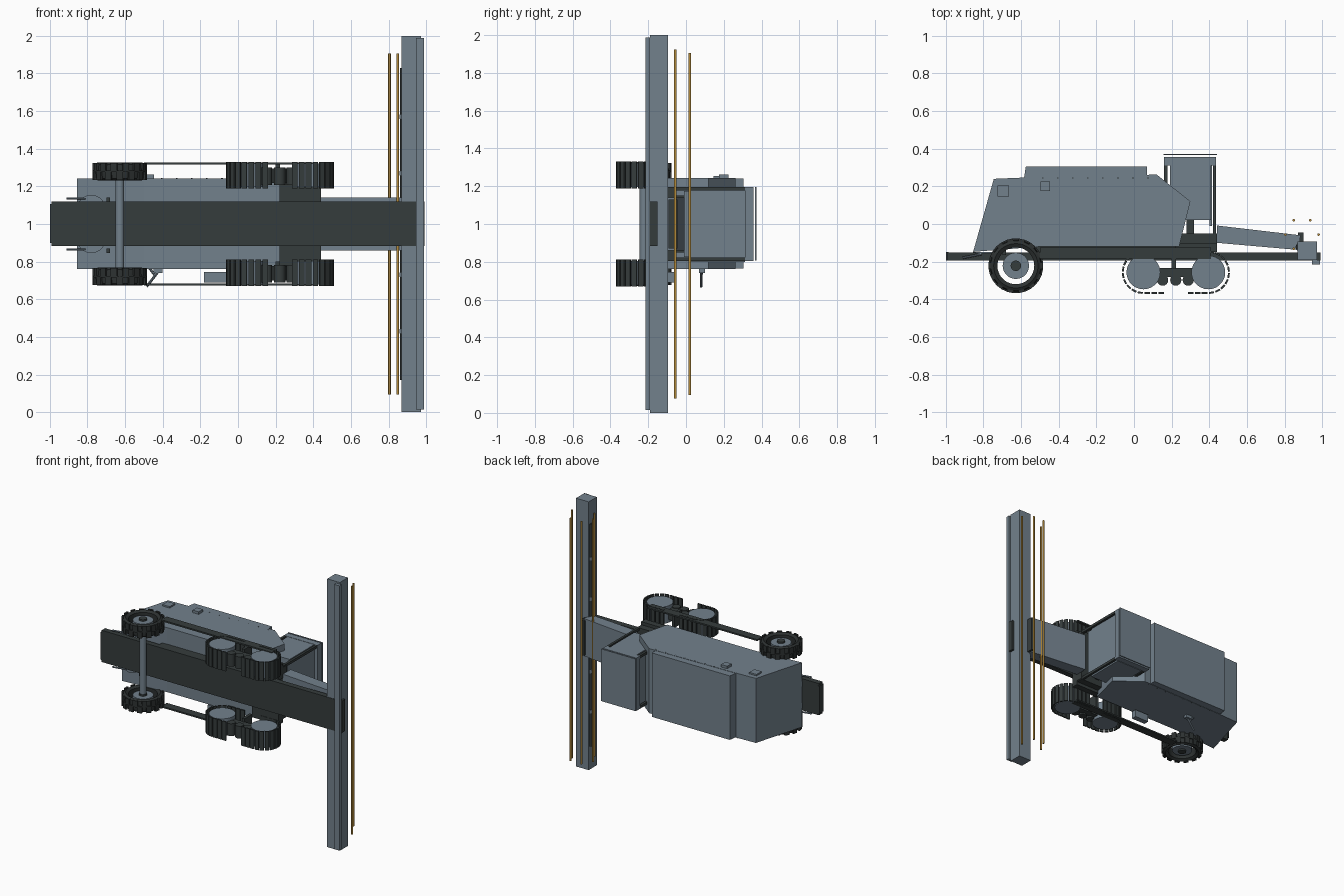
import bpy, bmesh, math
from mathutils import Vector

if "Cube" in bpy.data.objects:
    bpy.data.objects.remove(bpy.data.objects["Cube"])


def material(name, rgb):
    m = bpy.data.materials.new(name)
    m.diffuse_color = (*rgb, 1)
    m.use_nodes = True
    m.node_tree.nodes["Principled BSDF"].inputs["Base Color"].default_value = m.diffuse_color
    return m


GREY = material("blue grey paint", (0.17, 0.22, 0.265))
DARK = material("dark frame", (0.036, 0.045, 0.045))
RUBBER = material("black rubber", (0.026, 0.031, 0.031))
GOLD = material("golden steel", (0.46, 0.26, 0.045))


def finish(name, bm, mat, smooth=False):
    bmesh.ops.recalc_face_normals(bm, faces=bm.faces)
    me = bpy.data.meshes.new(name)
    bm.to_mesh(me)
    bm.free()
    me.materials.append(mat)
    ob = bpy.data.objects.new(name, me)
    bpy.context.collection.objects.link(ob)
    if smooth:
        bpy.ops.object.select_all(action='DESELECT')
        ob.select_set(True)
        bpy.context.view_layer.objects.active = ob
        bpy.ops.object.shade_smooth_by_angle(angle=math.radians(35))
    return ob


def add_prism(bm, pts, z0, z1):
    """Extrude an xy outline from z0 to z1."""
    lo = [bm.verts.new((x, y, z0)) for x, y in pts]
    hi = [bm.verts.new((x, y, z1)) for x, y in pts]
    n = len(pts)
    bm.faces.new(lo)
    bm.faces.new(hi)
    for i in range(n):
        j = (i + 1) % n
        bm.faces.new((lo[i], lo[j], hi[j], hi[i]))


def prism(name, pts, z0, z1, mat, smooth=False):
    bm = bmesh.new()
    add_prism(bm, pts, z0, z1)
    return finish(name, bm, mat, smooth)


def rect(x0, x1, y0, y1):
    return [(x0, y0), (x1, y0), (x1, y1), (x0, y1)]


def box(name, x0, x1, y0, y1, z0, z1, mat):
    return prism(name, rect(x0, x1, y0, y1), z0, z1, mat)


def circle(cx, cy, r, n=28):
    return [(cx + r * math.cos(2 * math.pi * i / n),
             cy + r * math.sin(2 * math.pi * i / n)) for i in range(n)]


def drum(name, cx, cy, r, z0, z1, mat, n=28):
    return prism(name, circle(cx, cy, r, n), z0, z1, mat, True)


def rod(name, a, b, r, mat, n=8):
    a, b = Vector(a), Vector(b)
    bm = bmesh.new()
    q = (b - a).to_track_quat('Z', 'Y').to_matrix().to_4x4()
    q.translation = (a + b) / 2
    bmesh.ops.create_cone(bm, cap_ends=True, segments=n, radius1=r, radius2=r,
                          depth=(b - a).length, matrix=q)
    return finish(name, bm, mat)


def sides(d0, d1):
    """The z spans of a pair of parts mirrored about the middle z = 1."""
    return (("left", 1 + d0, 1 + d1), ("right", 1 - d1, 1 - d0))


def pad(bm, c, ang, length, thick, z0, z1):
    """A small block lying along the direction ang."""
    u = Vector((math.cos(ang), math.sin(ang))) * length / 2
    v = Vector((-math.sin(ang), math.cos(ang))) * thick / 2
    c = Vector(c)
    add_prism(bm, [tuple(p) for p in (c - u - v, c + u - v, c + u + v, c - u + v)], z0, z1)


# Hull and raised hood
prism("hull", [(-0.855, -0.148), (-0.745, 0.24), (-0.58, 0.247), (-0.07, 0.257), (0.12, 0.263),
               (0.30, 0.12), (0.24, -0.12), (-0.50, -0.12)], 0.762, 1.243, GREY)
prism("hood", [(-0.585, 0.24), (-0.575, 0.305), (0.068, 0.305), (0.068, 0.24)], 0.764, 1.241, GREY)

# Central chassis
box("chassis", -0.99, 0.985, -0.193, -0.152, 0.884, 1.12, DARK)
box("chassis_tail", -0.998, -0.985, -0.195, -0.148, 0.90, 1.105, DARK)
box("underframe", -0.54, 0.40, -0.155, -0.12, 0.884, 1.12, DARK)

# Hull side fittings
box("rear_latch", -0.725, -0.665, 0.145, 0.205, 1.24, 1.254, GREY)
box("side_latch", -0.497, -0.447, 0.175, 0.225, 1.24, 1.262, GREY)
bm = bmesh.new()
for i in range(8):
    for z in (0.762, 1.243):
        x = -0.49 + 0.08 * i
        add_prism(bm, rect(x, x + 0.009, 0.243, 0.247), z - 0.001, z + 0.001)
finish("hull_rivets", bm, DARK)
box("step", -0.18, -0.065, -0.10, -0.06, 0.69, 0.745, GREY)
rod("arm_long", (-0.41, 0.08, 0.765), (-0.485, 0.08, 0.668), 0.007, GREY)
rod("arm_short", (-0.47, 0.09, 0.765), (-0.44, 0.08, 0.725), 0.007, GREY)
box("arm_base", -0.45, -0.40, 0.07, 0.10, 0.74, 0.765, GREY)

# Rear spreaders and rods
for s, z0, z1 in sides(0.13, 0.142):
    m = (z0 + z1) / 2
    rod("spreader_rod_" + s, (-0.91, -0.18, m), (-0.81, -0.16, m), 0.006, GREY)
    c = 1 + (0.08 if s == "left" else -0.08)
    rod("spreader_disc_" + s, (-0.78, -0.157, c), (-0.78, -0.148, c), 0.075, GREY, 28)
    box("spreader_post_" + s, -0.70, -0.68, -0.165, -0.13, z0 - 0.012, z1, DARK)

# Cab
box("cab_floor", 0.22, 0.44, -0.10, -0.05, 0.81, 1.19, DARK)
box("cab_glass", 0.19, 0.41, 0.022, 0.312, 0.80, 1.195, GREY)
box("cab_front", 0.40, 0.415, -0.01, 0.31, 0.825, 1.175, GREY)
box("cab_console", 0.28, 0.32, -0.05, 0.022, 0.85, 1.15, DARK)
box("cab_roof", 0.16, 0.437, 0.312, 0.357, 0.803, 1.197, GREY)
box("roof_sheet", 0.158, 0.44, 0.366, 0.372, 0.808, 1.197, GREY)
for s, z0, z1 in sides(0.178, 0.197):
    box("cab_post_front_" + s, 0.42, 0.437, -0.06, 0.312, z0, z1, DARK)
    box("cab_post_rear_" + s, 0.16, 0.178, -0.05, 0.312, z0, z1, DARK)
    box("cab_sill_" + s, 0.24, 0.437, -0.10, -0.05, z0, z1, DARK)

# Feeder and header
prism("feeder", [(0.44, -0.008), (0.885, -0.06), (0.875, -0.138), (0.44, -0.10)], 0.86, 1.14, GREY)
box("feeder_collar", 0.872, 0.902, -0.092, -0.045, 0.87, 1.13, DARK)
box("header", 0.869, 0.973, -0.19, -0.094, 0.0, 2.0, GREY)
box("header_lip", 0.945, 0.988, -0.215, -0.19, 0.015, 1.988, GREY)
box("header_coupling", 0.97, 0.991, -0.193, -0.152, 0.884, 1.12, DARK)
drum("reel_tube", 0.882, -0.122, 0.021, 0.17, 1.83, DARK, 12)
for i, z in enumerate((0.43, 0.73, 1.27, 1.57)):
    drum("reel_collar_%d" % i, 0.882, -0.122, 0.024, z - 0.012, z + 0.012, GREY, 12)

# Reel bars around a hexagon
for i in range(6):
    a = math.pi / 3 * i
    x, y = 0.893 + 0.088 * math.cos(a), -0.056 + 0.088 * math.sin(a)
    e = 0.075 if i == 0 else 0.095
    drum("reel_bar_%d" % i, x, y, 0.007, e, 2 - e, GOLD, 12)

# Rear axle and wheels
WX, WY = -0.628, -0.222
drum("rear_axle", WX, WY, 0.023, 0.72, 1.28, GREY, 12)
for s, z0, z1 in sides(0.232, 0.327):
    bm = bmesh.new()
    n, m = 36, (z0 + z1) / 2
    h = (z1 - z0) / 2
    section = [(0.098, -h * .75), (0.118, -h), (0.133, -h * .8), (0.138, 0),
               (0.133, h * .8), (0.118, h), (0.098, h * .75)]
    rings = []
    for i in range(n):
        a = 2 * math.pi * i / n
        rings.append([bm.verts.new((WX + r * math.cos(a), WY + r * math.sin(a), m + z))
                      for r, z in section])
    for i in range(n):
        p, q = rings[i], rings[(i + 1) % n]
        for j in range(len(section)):
            k = (j + 1) % len(section)
            bm.faces.new((p[j], p[k], q[k], q[j]))
    finish("tyre_" + s, bm, RUBBER, True)
    # Staggered tread lugs
    bm = bmesh.new()
    for i in range(28):
        a = 2 * math.pi * i / 28
        c = (WX + 0.138 * math.cos(a), WY + 0.138 * math.sin(a))
        lo, hi = (z0 + 0.003, m + 0.004) if i % 2 else (m - 0.004, z1 - 0.003)
        pad(bm, c, a + math.pi / 2, 0.034, 0.014, lo, hi)
    finish("tyre_lugs_" + s, bm, RUBBER)
    drum("wheel_hub_" + s, WX, WY, 0.07, z0 + 0.02, z1 - 0.02, GREY)
    drum("wheel_cap_" + s, WX, WY, 0.028, z0 + 0.008, z1 - 0.008, DARK, 16)

# Side beams
for s, z0, z1 in sides(0.316, 0.327):
    box("side_beam_" + s, -0.50, 0.41, -0.187, -0.125, z0, z1, DARK)

# Track units
TX0, TX1, TY, TR = 0.05, 0.395, -0.257, 0.109
for s, z0, z1 in sides(0.188, 0.33):
    for name, x in (("rear", TX0), ("front", TX1)):
        drum("track_drum_%s_%s" % (name, s), x, TY, 0.09, z0 + 0.008, z1 - 0.008, GREY)
    bm = bmesh.new()
    for i in range(10):
        t = math.pi * (i + 0.5) / 10
        for x, a in ((TX0, math.pi / 2 + t), (TX1, -math.pi / 2 + t)):
            c = (x + TR * math.cos(a), TY + TR * math.sin(a))
            pad(bm, c, a + math.pi / 2, 0.027, 0.01, z0, z1)
    for i in range(3):
        for x in (TX0 + 0.02 + 0.037 * i, TX1 - 0.02 - 0.037 * i):
            for y in (TY - TR, TY + TR):
                pad(bm, (x, y), 0, 0.03, 0.01, z0, z1)
    finish("track_pads_" + s, bm, DARK)
    # Rollers and carrier
    for i, x in enumerate((0.152, 0.222, 0.288)):
        drum("roller_%d_%s" % (i, s), x, -0.298, 0.03, z0 + 0.02, z1 - 0.03, DARK, 16)
    box("track_carrier_" + s, 0.12, 0.32, -0.282, -0.235, z0 + 0.03, z1 - 0.035, DARK)
    box("track_strut_" + s, 0.20, 0.222, -0.24, -0.15, z0 + 0.03, z1 - 0.01, DARK)
    # Mounts tying the tracks to the chassis
    m0, m1 = (1.11, 1.22) if s == "left" else (0.78, 0.89)
    box("track_mount_" + s, 0.22, 0.44, -0.15, -0.10, m0, m1, DARK)
